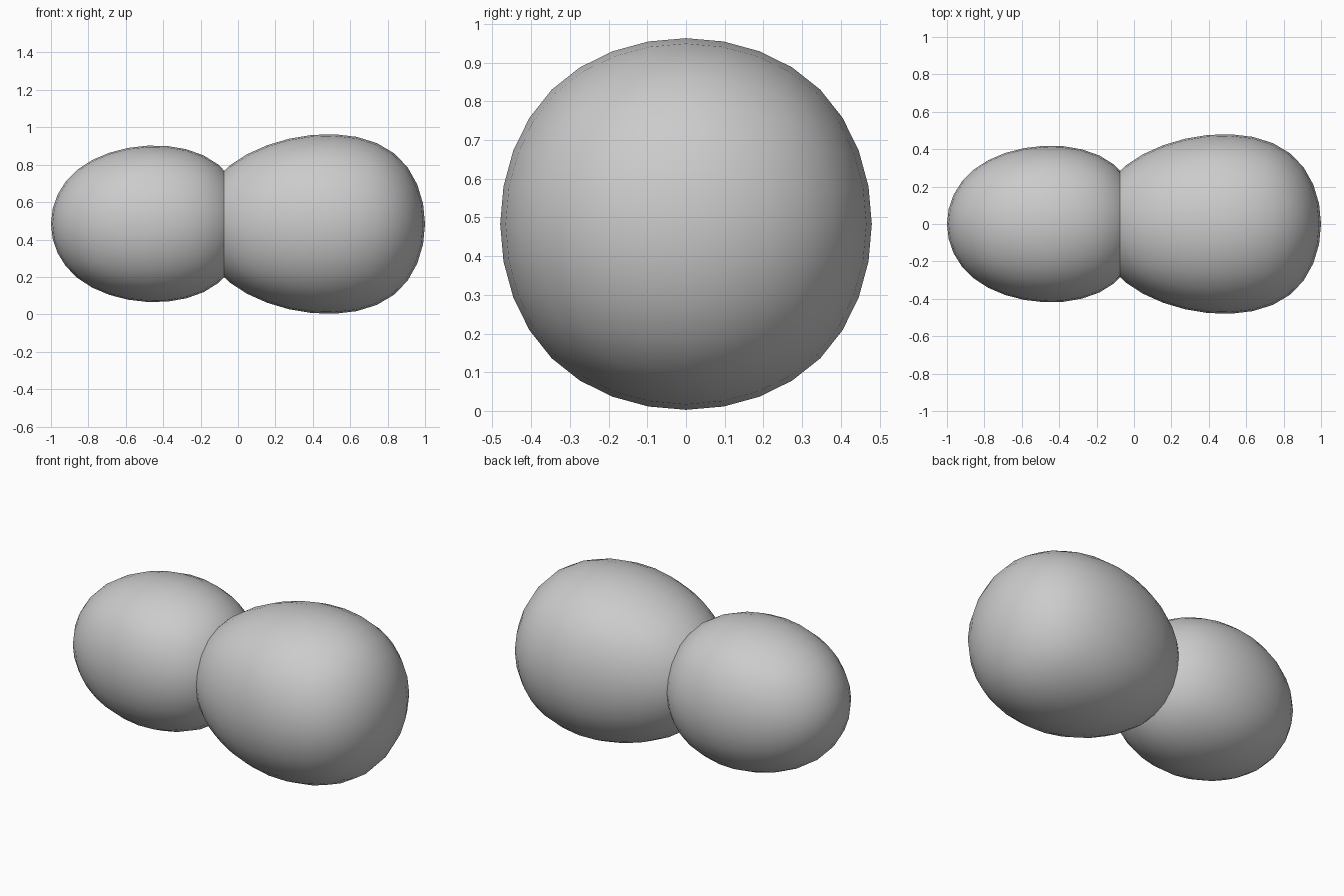
import bpy

if "Cube" in bpy.data.objects:
    bpy.data.objects.remove(bpy.data.objects["Cube"])


def lobe(name, x, z, half_length, radius, taper):
    """Rounded lobe: a cube tapered toward -x, then subdivided smooth."""
    k = 0.8395  # how far a subdivided cube face reaches, relative to its cage
    bpy.ops.mesh.primitive_cube_add(size=2, location=(x, 0, z))
    ob = bpy.context.object
    ob.name = name
    for v in ob.data.vertices:
        side = 1 if v.co.x > 0 else -1
        r = radius / k * (1 + side * taper)
        v.co.x *= half_length / k
        v.co.y *= r
        v.co.z *= r
    ob.modifiers.new("round", 'SUBSURF').levels = 3
    ob.modifiers["round"].render_levels = 3
    bpy.ops.object.shade_smooth()
    return ob


# Large lobe on the right
lobe("large_lobe", 0.395, 0.483, 0.605, 0.476, 0.213)

# Small lobe on the left, overlapping to form the waist
lobe("small_lobe", -0.482, 0.484, 0.518, 0.418, 0.10)
